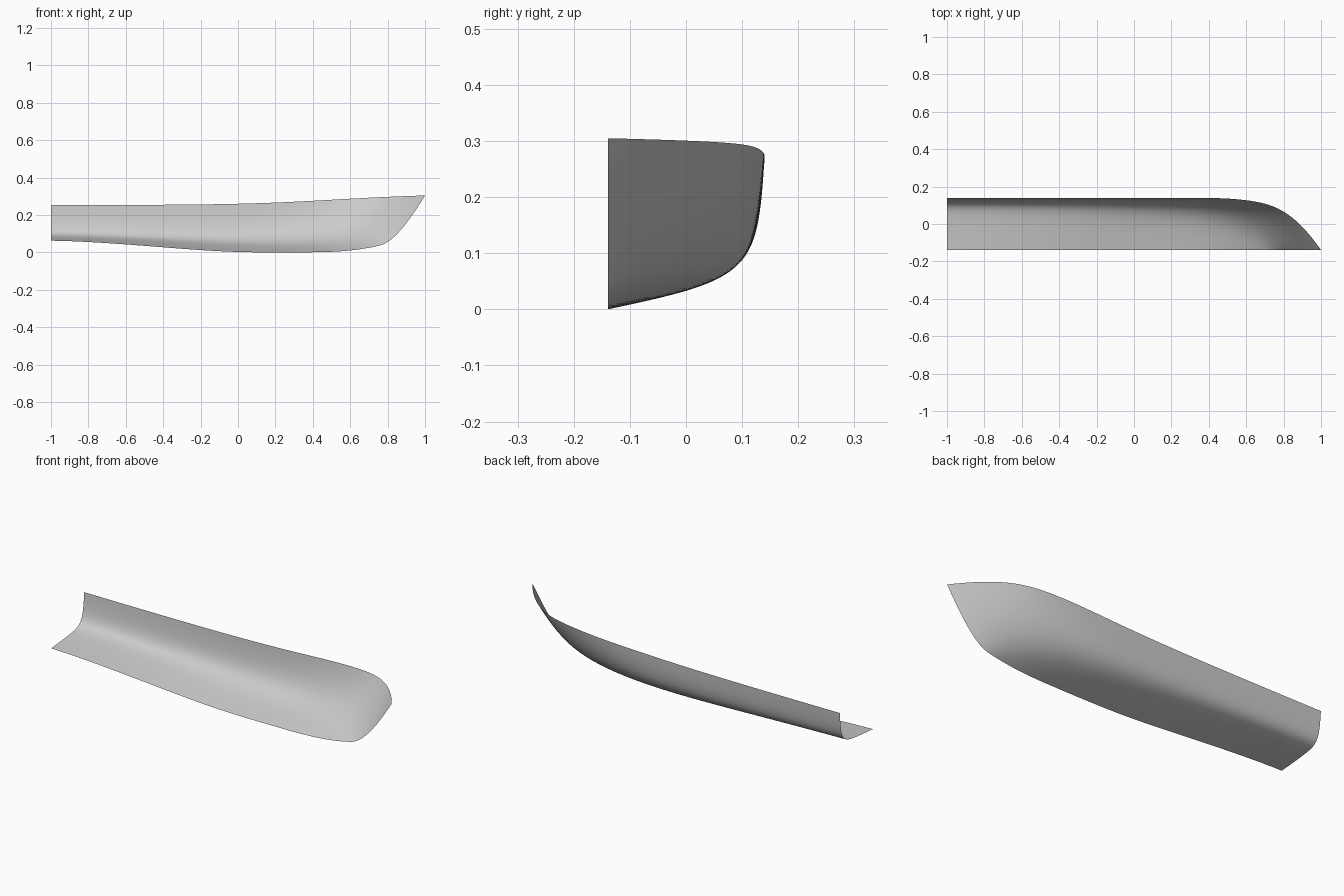
import bpy
import bmesh
from mathutils import Vector

default_cube = bpy.data.objects.get("Cube")
if default_cube:
    bpy.data.objects.remove(default_cube, do_unlink=True)

LENGTH_STEPS, GIRTH_STEPS = 72, 28
CENTRE = -0.139  # y of the hull's centre plane

# Control lines running aft to bow: (x, y, z)
keel = [(-1, CENTRE, .063), (-.85, CENTRE, .061), (-.5, CENTRE, .037), (-.05, CENTRE, -.002),
        (.35, CENTRE, .001), (.6, CENTRE, .002), (.75, CENTRE, .035)]
floor = [(-1, .03, .078), (-.85, .03, .075), (-.48, .025, .06), (-.02, 0, .026),
         (.38, -.04, .022), (.63, -.1, .025), (.78, CENTRE, .042)]
bilge = [(-1, .12, .085), (-.85, .12, .083), (-.45, .118, .07), (.05, .112, .053),
         (.45, .075, .05), (.69, -.04, .055), (.835, CENTRE, .07)]
topside = [(-1, .132, .17), (-.85, .132, .168), (-.4, .133, .16), (.1, .134, .155),
           (.55, .125, .165), (.79, .025, .175), (.93, CENTRE, .19)]
sheer = [(-1, .139, .255), (-.83, .139, .255), (-.35, .139, .253), (.2, .139, .263),
         (.66, .144, .292), (.86, .06, .3), (1, CENTRE, .305)]


def spline_point(points, t, degree=3):
    """Point on a clamped B-spline, t from 0 to 1."""
    spans = len(points) - degree
    knots = [0] * degree + list(range(spans + 1)) + [spans] * degree
    t *= spans
    k = degree + min(int(t), spans - 1)
    work = [Vector(points[k - degree + i]) for i in range(degree + 1)]
    for level in range(1, degree + 1):
        for i in range(degree, level - 1, -1):
            low = knots[k - degree + i]
            high = knots[k + 1 + i - level]
            work[i] = work[i - 1].lerp(work[i], (t - low) / (high - low))
    return work[degree]


# Half hull skin: a section curve at every station along the length
bm = bmesh.new()
rows = []
for i in range(LENGTH_STEPS + 1):
    station = [spline_point(line, i / LENGTH_STEPS)
               for line in (keel, floor, bilge, topside, sheer)]
    rows.append([bm.verts.new(spline_point(station, j / GIRTH_STEPS))
                 for j in range(GIRTH_STEPS + 1)])

for aft, fore in zip(rows, rows[1:]):
    for j in range(GIRTH_STEPS):
        face = bm.faces.new((aft[j], aft[j + 1], fore[j + 1], fore[j]))
        face.smooth = True

# Rest the keel on the ground
lowest = min(v.co.z for v in bm.verts)
bmesh.ops.translate(bm, verts=bm.verts, vec=(0, 0, -lowest))

mesh = bpy.data.meshes.new("half_hull")
bm.to_mesh(mesh)
bm.free()
hull = bpy.data.objects.new("half_hull", mesh)
bpy.context.collection.objects.link(hull)

# Plain grey paint
paint = bpy.data.materials.new("light_grey")
paint.use_nodes = True
colour = (.6, .6, .6, 1)
paint.diffuse_color = colour
for node in paint.node_tree.nodes:
    if node.type == 'BSDF_PRINCIPLED':
        node.inputs["Base Color"].default_value = colour
mesh.materials.append(paint)
